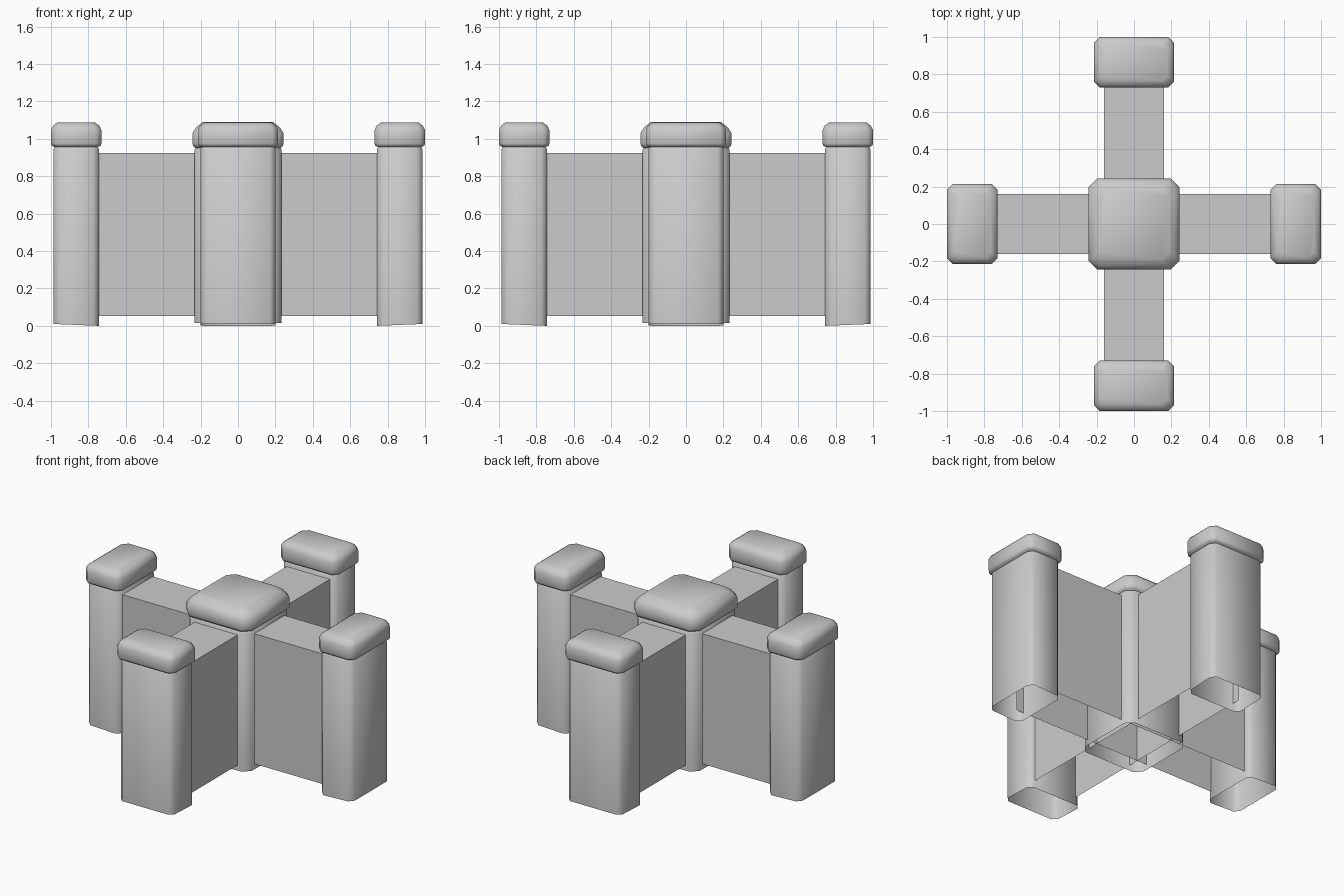
import bpy, bmesh
from math import pi
from mathutils import Matrix

if "Cube" in bpy.data.objects:
    bpy.data.objects.remove(bpy.data.objects["Cube"])


def chamfered_rect(hx, hy, c):
    return [(hx, -hy + c), (hx, hy - c), (hx - c, hy), (-hx + c, hy),
            (-hx, hy - c), (-hx, -hy + c), (-hx + c, -hy), (hx - c, -hy)]


def finish(name, bm, turn):
    bmesh.ops.recalc_face_normals(bm, faces=bm.faces)
    bm.transform(Matrix.Rotation(turn, 4, 'Z'))
    me = bpy.data.meshes.new(name)
    bm.to_mesh(me)
    bm.free()
    ob = bpy.data.objects.new(name, me)
    bpy.context.collection.objects.link(ob)
    bpy.ops.object.select_all(action='DESELECT')
    ob.select_set(True)
    bpy.context.view_layer.objects.active = ob
    bpy.ops.object.shade_smooth_by_angle(angle=0.87)
    return ob


def post(name, cx, hx, hy, chamfer, profile, turn=0.0, tilt=0.0):
    """Loft rings (outward offset, height) into a capped post, open underneath."""
    bm = bmesh.new()
    rings = []
    for i, (off, z) in enumerate(profile):
        ring = []
        for x, y in chamfered_rect(hx + off, hy + off, chamfer):
            dz = tilt * (x + hx) / (2 * hx) if i == 0 else 0
            ring.append(bm.verts.new((cx + x, y, z + dz)))
        rings.append(ring)
    for a, b in zip(rings, rings[1:]):
        for i in range(8):
            j = (i + 1) % 8
            bm.faces.new((a[i], a[j], b[j], b[i]))
    bm.faces.new(rings[-1])
    return finish(name, bm, turn)


def wall(name, x0, x1, half, z0, z1, turn):
    """Plain wall slab, open underneath and at its hidden ends."""
    bm = bmesh.new()
    section = [(-half, z0), (-half, z1), (half, z1), (half, z0)]
    a, b = [[bm.verts.new((x, y, z)) for y, z in section] for x in (x0, x1)]
    for i in range(3):
        bm.faces.new((a[i], a[i + 1], b[i + 1], b[i]))
    return finish(name, bm, turn)


# Four end posts with pillow-shaped caps
end_profile = [(0, 0), (0, 0.945), (-0.006, 0.955), (0.01, 0.963), (0.014, 0.975),
               (0.014, 1.045), (0.003, 1.07), (-0.022, 1.088)]
for i, side in enumerate(("right", "back", "left", "front")):
    post(side + "_post", 0.865, 0.121, 0.2, 0.03, end_profile, i * pi / 2, 0.01)

# Central post with a wider cap
centre_profile = [(0, 0.015), (0, 0.94), (-0.006, 0.95), (0.006, 0.96), (0.01, 0.972),
                  (0.01, 1.03), (-0.008, 1.06), (-0.045, 1.09)]
post("centre_post", 0, 0.233, 0.233, 0.045, centre_profile)

# Two crossing walls joining the posts
wall("wall_across", -0.8, 0.8, 0.16, 0.052, 0.925, 0)
wall("wall_along", -0.8, 0.8, 0.16, 0.052, 0.925, pi / 2)
